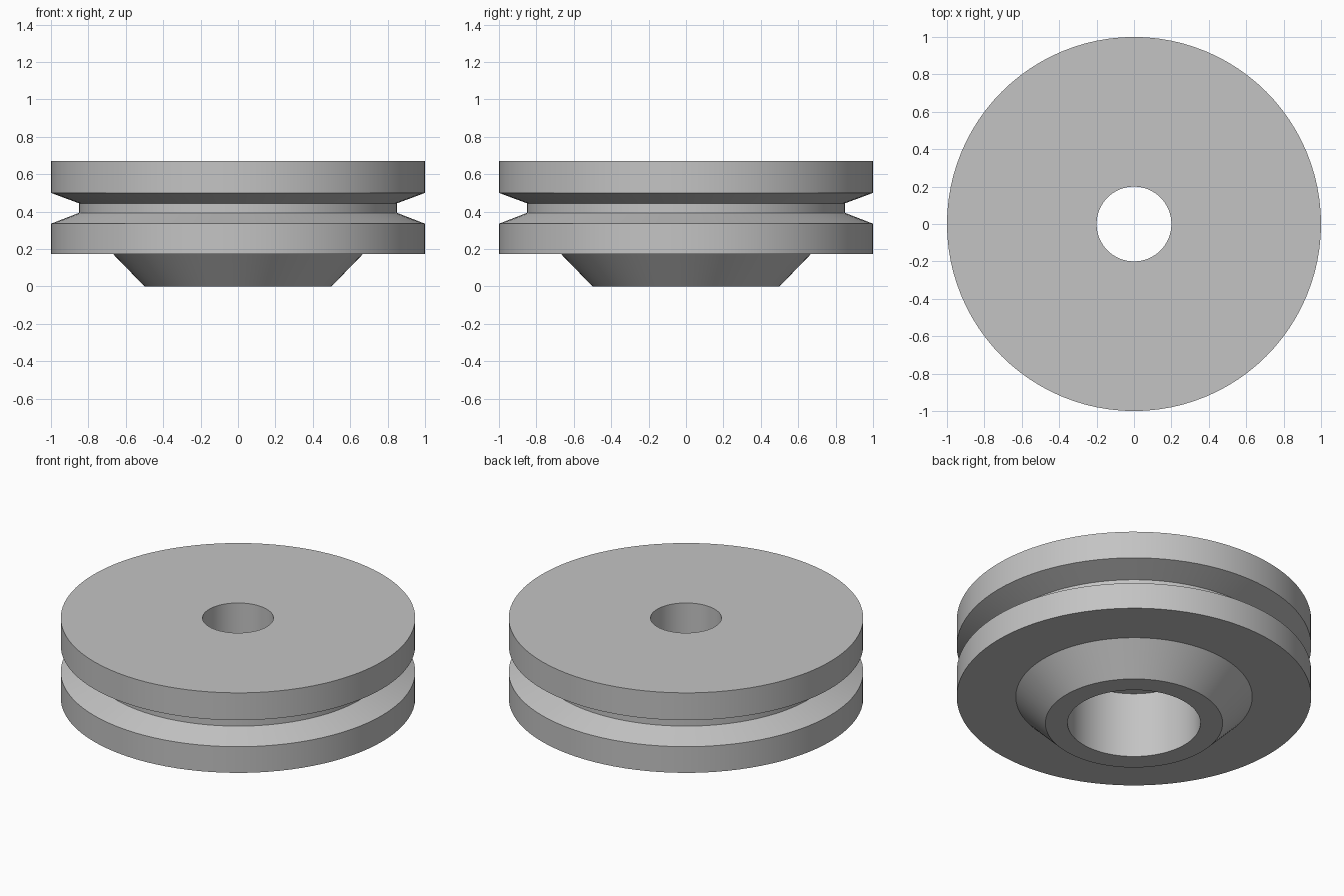
import bpy, bmesh, math

if "Cube" in bpy.data.objects:
    bpy.data.objects.remove(bpy.data.objects["Cube"])

SEGMENTS = 96

# Closed cross-section (radius, height), from the bore around the outside
profile = [
    (0.20, 0.67), (0.20, 0.408),            # shaft hole
    (0.375, 0.408), (0.375, 0.0),           # counterbore
    (0.50, 0.0), (0.667, 0.172),            # tapered hub
    (1.0, 0.172), (1.0, 0.335),             # lower rim
    (0.85, 0.393), (0.85, 0.444),           # groove
    (1.0, 0.50), (1.0, 0.67),               # upper rim
]

# Revolve the cross-section into the pulley wheel
bm = bmesh.new()
rings = []
for i in range(SEGMENTS):
    a = 2 * math.pi * i / SEGMENTS
    rings.append([bm.verts.new((r * math.cos(a), r * math.sin(a), z)) for r, z in profile])
n = len(profile)
for i in range(SEGMENTS):
    here, nxt = rings[i], rings[(i + 1) % SEGMENTS]
    for j in range(n):
        k = (j + 1) % n
        bm.faces.new((here[j], nxt[j], nxt[k], here[k]))
bmesh.ops.recalc_face_normals(bm, faces=bm.faces)

mesh = bpy.data.meshes.new("pulley_wheel")
bm.to_mesh(mesh)
bm.free()
wheel = bpy.data.objects.new("pulley_wheel", mesh)
bpy.context.collection.objects.link(wheel)

# Plain grey finish
grey = bpy.data.materials.new("light_grey")
grey.diffuse_color = (0.55, 0.55, 0.55, 1.0)
grey.use_nodes = True
grey.node_tree.nodes["Principled BSDF"].inputs["Base Color"].default_value = grey.diffuse_color
mesh.materials.append(grey)

# Smooth round walls with crisp rims
bpy.context.view_layer.objects.active = wheel
wheel.select_set(True)
bpy.ops.object.shade_smooth_by_angle(angle=math.radians(15))
